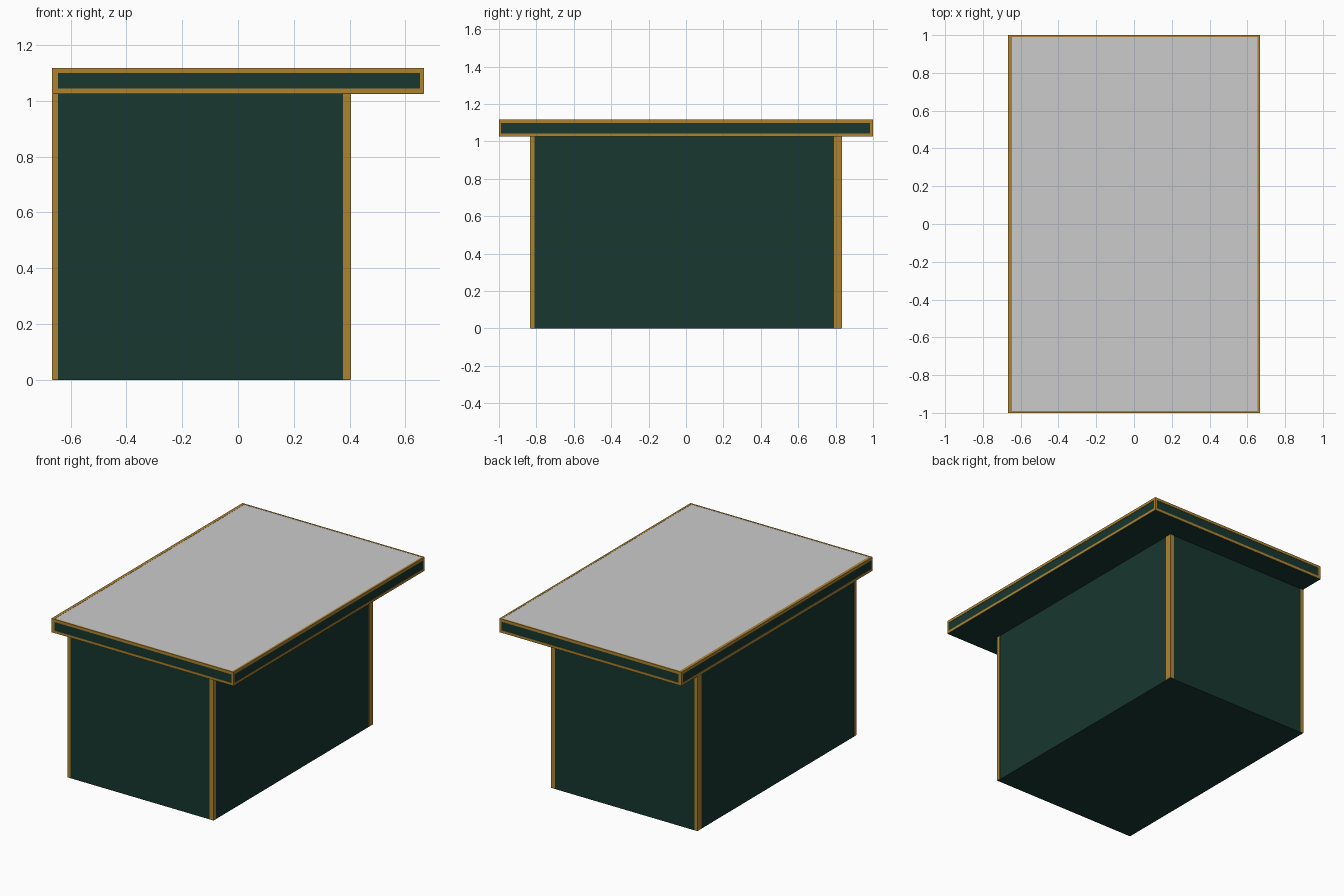
import bpy
import bmesh
from mathutils import Vector

if "Cube" in bpy.data.objects:
    bpy.data.objects.remove(bpy.data.objects["Cube"])


def material(name, rgb):
    m = bpy.data.materials.new(name)
    m.diffuse_color = (*rgb, 1)
    m.use_nodes = True
    m.node_tree.nodes["Principled BSDF"].inputs["Base Color"].default_value = m.diffuse_color
    return m


GREEN = material("dark_green", (0.009, 0.038, 0.029))
GOLD = material("dull_gold", (0.42, 0.23, 0.03))


def box(name, lo, hi, mat=None):
    lo, hi = Vector(lo), Vector(hi)
    bm = bmesh.new()
    bmesh.ops.create_cube(bm, size=1)
    for v in bm.verts:
        v.co = (lo + hi) / 2 + v.co * (hi - lo)
    mesh = bpy.data.meshes.new(name)
    bm.to_mesh(mesh)
    bm.free()
    ob = bpy.data.objects.new(name, mesh)
    bpy.context.collection.objects.link(ob)
    if mat:
        mesh.materials.append(mat)
    return ob


def corner_posts(name, x0, x1, y0, y1, z0, z1, left, right, front, back):
    """Gold post at each corner; widths are given per side."""
    for sx, xa, xb in (("left", x0, x0 + left), ("right", x1 - right, x1)):
        for sy, ya, yb in (("front", y0, y0 + front), ("back", y1 - back, y1)):
            box(f"{name}_{sy}_{sx}", (xa, ya, z0), (xb, yb, z1), GOLD)


E = 0.002                                  # trim stands this far proud
X0, X1, XR, Y, YB = -0.667, 0.667, 0.405, 1.0, 0.833
ZR, ZT = 1.025, 1.117                      # underside and top of the roof

# Body with gold corner posts
box("body", (X0 + E, -YB + E, 0), (XR - E, YB - E, ZR), GREEN)
corner_posts("body_post", X0, XR, -YB, YB, E, ZR, 0.022, 0.029, 0.024, 0.043)

# Roof slab with grey top panel
box("roof_slab", (X0 + E, -Y + E, ZR), (X1 - E, Y - E, ZT - 2 * E), GREEN)
L, R, F = 0.020, 0.014, 0.011              # trim widths seen from above
box("roof_top", (X0 + L, -Y + F, ZT - 3 * E), (X1 - R, Y - F, ZT - E / 2))
corner_posts("roof_corner", X0, X1, -Y, Y, ZR + E, ZT - E, 0.022, 0.015, 0.011, 0.015)

# Gold rails along the top and bottom edges of the roof
for level, za, zb in (("lower", ZR + E / 2, ZR + 0.018), ("upper", ZT - 0.018, ZT)):
    box(f"roof_{level}_rail_left", (X0, -Y, za), (X0 + L, Y, zb), GOLD)
    box(f"roof_{level}_rail_right", (X1 - R, -Y, za), (X1, Y, zb), GOLD)
    box(f"roof_{level}_rail_front", (X0 + L, -Y, za), (X1 - R, -Y + F, zb), GOLD)
    box(f"roof_{level}_rail_back", (X0 + L, Y - F, za), (X1 - R, Y, zb), GOLD)
